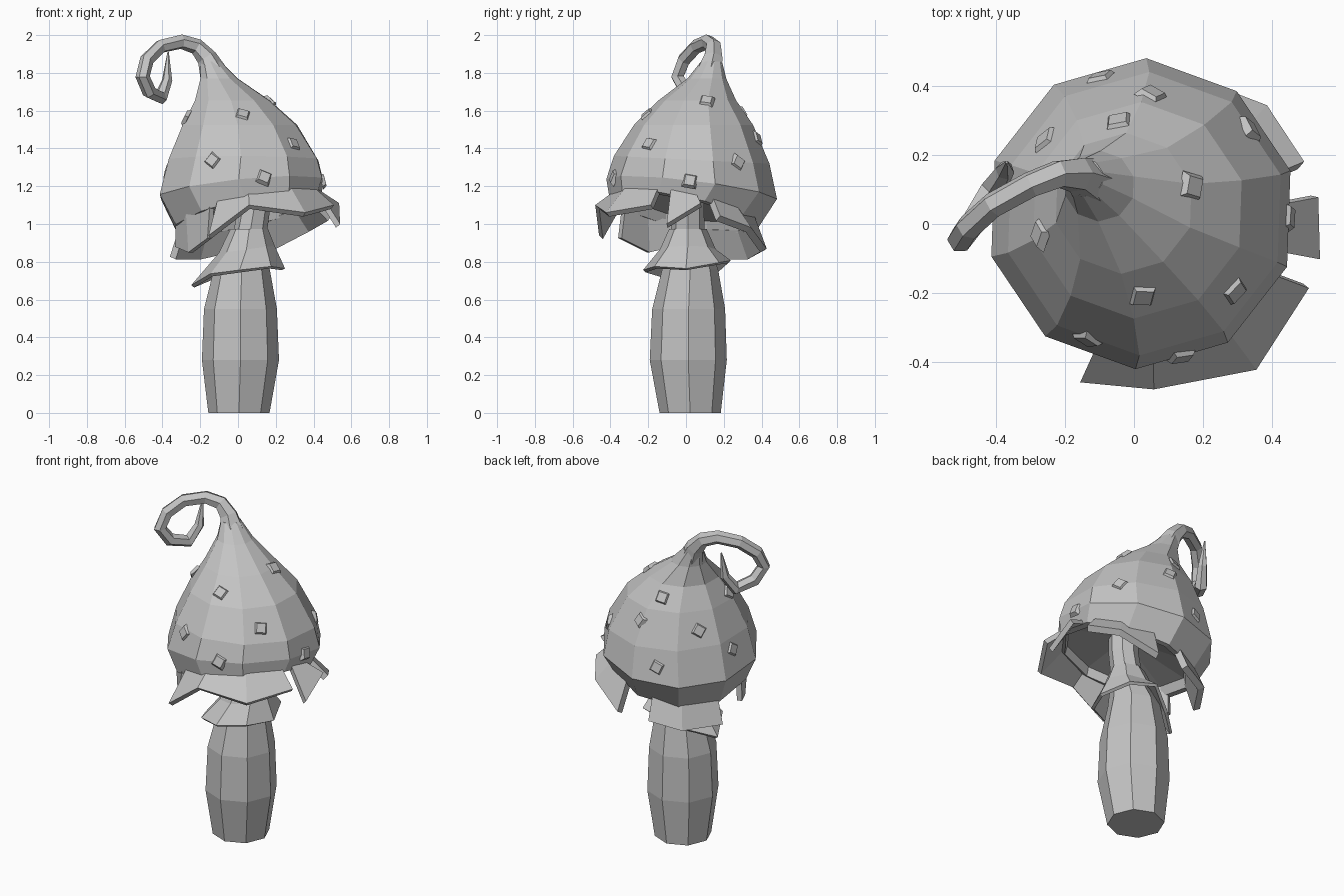
import bpy
import bmesh
from math import sin, cos, radians, atan2, tau
from mathutils import Vector
from mathutils.bvhtree import BVHTree

if "Cube" in bpy.data.objects:
    bpy.data.objects.remove(bpy.data.objects["Cube"], do_unlink=True)

GREY = (0.55, 0.55, 0.55, 1)
mat = bpy.data.materials.new("plain grey")
mat.use_nodes = True
mat.diffuse_color = GREY
mat.node_tree.nodes["Principled BSDF"].inputs["Base Color"].default_value = GREY


def make(name, verts, faces, thickness=0):
    me = bpy.data.meshes.new(name)
    me.from_pydata([tuple(v) for v in verts], [], faces)
    me.materials.append(mat)
    ob = bpy.data.objects.new(name, me)
    bpy.context.collection.objects.link(ob)
    if thickness:
        mod = ob.modifiers.new("thickness", "SOLIDIFY")
        mod.thickness = thickness
        mod.offset = 0
    return ob


def loft(name, rings, capped=True, thickness=0):
    n = len(rings[0])
    faces = [(i * n + j, i * n + (j + 1) % n, (i + 1) * n + (j + 1) % n, (i + 1) * n + j)
             for i in range(len(rings) - 1) for j in range(n)]
    if capped:
        faces.append(tuple(reversed(range(n))))
        faces.append(tuple(range((len(rings) - 1) * n, len(rings) * n)))
    return make(name, [v for r in rings for v in r], faces, thickness)


def tilted(angle, x, y, z, r, sx=0, sy=0):
    """Point of a ring whose plane rises by sx and sy."""
    dx, dy = r * cos(angle), r * sin(angle)
    return Vector((x + dx, y + dy, z + dx * sx + dy * sy))


def ring(n, phase, *spec):
    return [tilted(phase + tau * k / n, *spec) for k in range(n)]


# Stem, swelling at the middle and narrowing to a neck under the cap
stem = [(0.005, 0.022, 0, 0.162), (0.013, 0.012, 0.28, 0.204), (0.013, 0.014, 0.55, 0.193),
        (0.02, 0.022, 0.76, 0.148), (0.06, 0.01, 0.93, 0.09), (0.085, 0.01, 1.08, 0.085),
        (0.085, 0.01, 1.22, 0.085)]
loft("stem", [ring(8, 0, *s) for s in stem])

# Ragged flared skirt around the neck
hem = [(0.24, 0, 0.76), (0.17, 0.17, 0.79), (0.03, 0.23, 0.80), (-0.12, 0.14, 0.72),
       (-0.24, 0.04, 0.67), (-0.14, -0.15, 0.73), (0.01, -0.22, 0.75), (0.17, -0.16, 0.77)]
loft("skirt", [hem, ring(8, 0, 0.045, 0.01, 0.86, 0.14, 0.15), ring(8, 0, 0.06, 0.01, 0.97, 0.09)],
     False, thickness=0.02)

# Leaning cap with a recessed underside
RIM = (0.05, -0.01, 1.06, 0.395, 0.22, -0.2)
cap_rings = [(0.08, 0.01, 1.16, 0.08, 0.2, -0.18), (0.05, -0.01, 1.11, 0.345, 0.22, -0.2),
             (0.05, -0.01, 1.055, 0.36, 0.22, -0.2),
             RIM, (0.02, 0.03, 1.185, 0.452, 0.1, -0.12), (0.03, 0.03, 1.34, 0.412, 0, -0.05),
             (0.01, 0.04, 1.525, 0.315), (-0.03, 0.06, 1.655, 0.205),
             (-0.1, 0.11, 1.77, 0.103), (-0.145, 0.135, 1.86, 0.056)]
cap = loft("cap", [ring(10, radians(88), *s) for s in cap_rings])

# Curled tip, a tapering six-sided tube
path = [(-0.13, 0.125, 1.8, 0.075), (-0.165, 0.143, 1.88, 0.054), (-0.22, 0.145, 1.94, 0.043),
        (-0.3, 0.115, 1.965, 0.039), (-0.41, 0.055, 1.94, 0.038), (-0.482, -0.01, 1.87, 0.038),
        (-0.505, -0.045, 1.78, 0.038), (-0.47, 0.0, 1.7, 0.038), (-0.41, 0.1, 1.67, 0.038),
        (-0.375, 0.155, 1.76, 0.028), (-0.37, 0.18, 1.91, 0.004)]
points = [Vector(p[:3]) for p in path]
side = Vector((1, 0, 0))
tube = []
for i, p in enumerate(points):
    t = (points[min(i + 1, len(points) - 1)] - points[max(i - 1, 0)]).normalized()
    side = (side - t * side.dot(t)).normalized()
    up = t.cross(side)
    tube.append([p + path[i][3] * (side * cos(tau * k / 6) + up * sin(tau * k / 6))
                 for k in range(6)])
loft("curled_tip", tube)

# Torn flaps hanging from the rim, their roots buried in the cap
flaps = {
    "front_flap": [(-0.15, -0.45, 0.93), (0.06, -0.47, 1.09), (0.35, -0.415, 1.05),
                   (0.5, -0.18, 1.09)],
    "left_flap": [(0.53, -0.1, 0.99), (0.525, 0.08, 1.1)],
    "back_left_flap": [(0.485, 0.17, 1.03), (0.38, 0.33, 0.97), (0.17, 0.41, 0.86)],
    "back_right_flap": [(-0.03, 0.41, 0.86), (-0.21, 0.34, 0.82), (-0.345, 0.14, 0.82)],
    "front_right_flap": [(-0.32, -0.07, 0.88), (-0.25, -0.2, 0.85), (-0.15, -0.35, 0.925)],
}
for name, outer in flaps.items():
    inner = [tilted(atan2(y - RIM[1], x - RIM[0]), *RIM[:3], 0.37, *RIM[4:])
             + Vector((0, 0, 0.02)) for x, y, z in outer]
    n = len(outer)
    make(name, inner + outer, [(i, i + n, i + n + 1, i + 1) for i in range(n - 1)],
         thickness=0.04 if "back" in name else 0.03)

# Low square spots seated on the cap
bm = bmesh.new()
bm.from_mesh(cap.data)
tree = BVHTree.FromBMesh(bm)
bm.free()
spots = [(-0.27, -0.03, 1.56), (0.02, -0.19, 1.56), (0.3, -0.2, 1.43), (-0.14, -0.345, 1.34),
         (0.14, -0.39, 1.25), (0.15, 0.11, 1.63), (0.35, 0.285, 1.33), (0.05, 0.37, 1.45),
         (-0.04, 0.28, 1.58), (-0.28, 0.26, 1.43), (-0.1, 0.435, 1.22), (0.455, 0.02, 1.23),
         (-0.4, 0.08, 1.28)]
for i, s in enumerate(spots):
    hit, normal, _, _ = tree.find_nearest(Vector(s))
    u = Vector((0, 0, 1)).cross(normal).normalized()
    v = normal.cross(u)
    turn = radians(10 + 12 * (i % 3))
    base, top = [[hit + normal * h + (u * cos(turn + tau * k / 4) + v * sin(turn + tau * k / 4)) * r
                  for k in range(4)] for h, r in ((-0.01, 0.054), (0.012, 0.037))]
    loft("cap_spot", [base, top])
